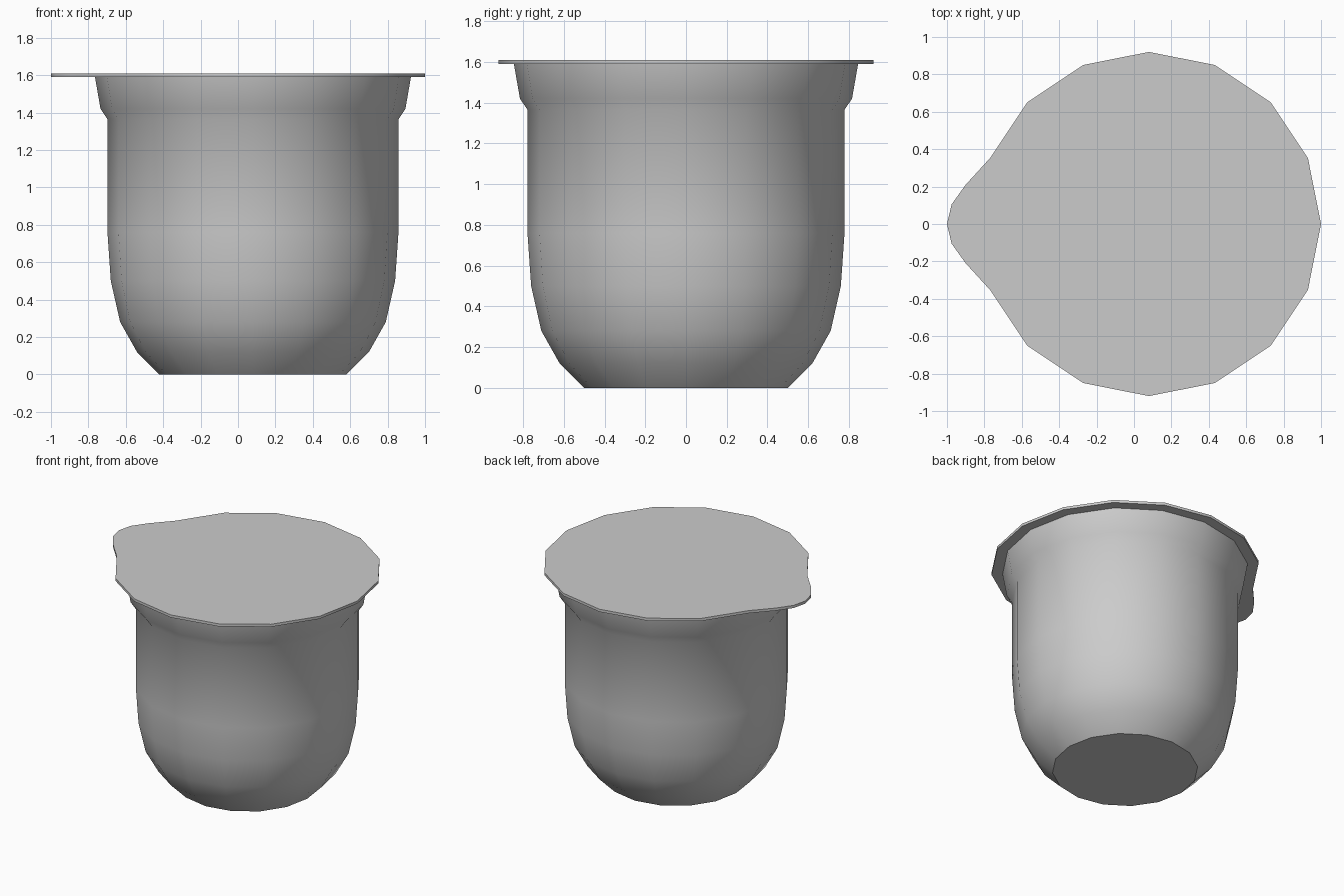
import bpy, bmesh
from math import cos, sin, pi, radians

if "Cube" in bpy.data.objects:
    bpy.data.objects.remove(bpy.data.objects["Cube"])

SIDES = 16
CX = 0.08  # cup axis, offset because the lid has a pull tab on the left


def finish(name, bm):
    bmesh.ops.recalc_face_normals(bm, faces=bm.faces)
    mesh = bpy.data.meshes.new(name)
    bm.to_mesh(mesh)
    bm.free()
    ob = bpy.data.objects.new(name, mesh)
    bpy.context.collection.objects.link(ob)
    bpy.ops.object.select_all(action='DESELECT')
    ob.select_set(True)
    bpy.context.view_layer.objects.active = ob
    bpy.ops.object.shade_smooth_by_angle(angle=radians(40))
    return ob


def polar(r, i):
    a = 2 * pi * i / SIDES
    return CX + r * cos(a), r * sin(a)


# cup body: rounded bottom, straight wall, stepped rim
profile = [(0.50, 0), (0.62, 0.12), (0.71, 0.28), (0.76, 0.50), (0.778, 0.76),
           (0.778, 1.365), (0.815, 1.42), (0.845, 1.592)]
bm = bmesh.new()
rings = [[bm.verts.new((*polar(r, i), z)) for i in range(SIDES)] for r, z in profile]
for low, high in zip(rings, rings[1:]):
    for i in range(SIDES):
        j = (i + 1) % SIDES
        bm.faces.new((low[i], low[j], high[j], high[i]))
bm.faces.new(rings[0][::-1])
bm.faces.new(rings[-1])
finish("cup_body", bm)

# foil lid: 16-sided disc whose left corner is drawn out into a rounded tab
tab = [(-0.90, 0.21), (-0.975, 0.105), (-1.0, 0), (-0.975, -0.105), (-0.90, -0.21)]
half = SIDES // 2
outline = ([polar(0.92, i) for i in range(half)] + tab
           + [polar(0.92, i) for i in range(half + 1, SIDES)])
bm = bmesh.new()
lid = bm.faces.new([bm.verts.new((x, y, 1.59)) for x, y in outline])
top = bmesh.ops.extrude_face_region(bm, geom=[lid], use_keep_orig=True)["geom"]
bmesh.ops.translate(bm, vec=(0, 0, 0.02),
                    verts=[v for v in top if isinstance(v, bmesh.types.BMVert)])
finish("foil_lid", bm)
